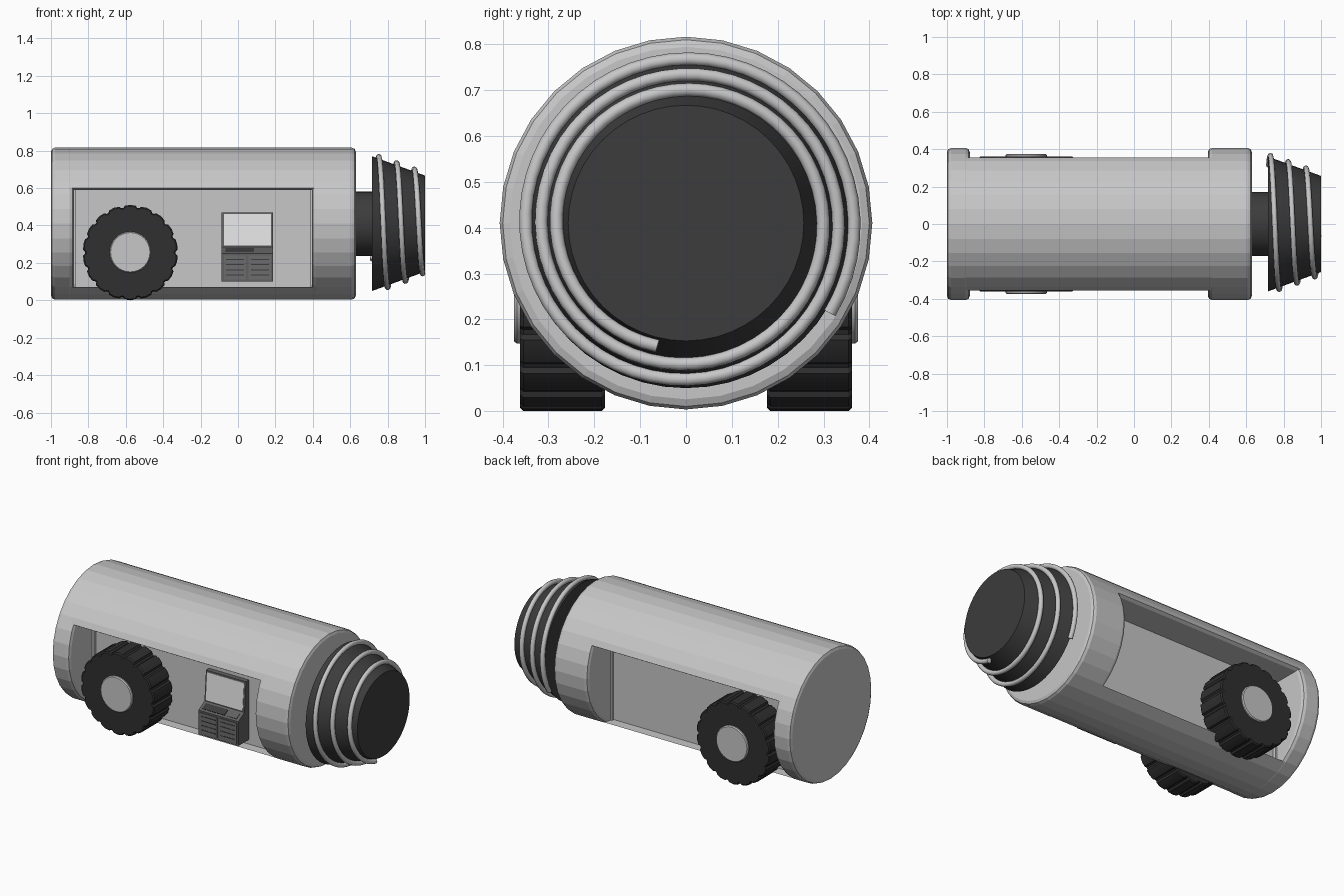
import bpy, bmesh, math
from math import sin, cos, pi, radians

if "Cube" in bpy.data.objects:
    bpy.data.objects.remove(bpy.data.objects["Cube"])

CZ = 0.41          # height of the barrel axis
R = 0.4065         # barrel radius
WALL = 0.16        # half thickness of the core wall between the side recesses


def material(name, v):
    m = bpy.data.materials.new(name)
    m.diffuse_color = (v, v, v, 1)
    m.use_nodes = True
    m.node_tree.nodes["Principled BSDF"].inputs["Base Color"].default_value = m.diffuse_color
    return m


SHELL = material("light grey shell", 0.57)
DARK = material("dark grey cone", 0.045)
RUBBER = material("black rubber", 0.029)
PANEL = material("console grey", 0.12)
DOOR = material("door grey", 0.15)
SCREEN = material("pale screen", 0.78)


def finish(bm, name, mat, angle=None):
    bmesh.ops.recalc_face_normals(bm, faces=bm.faces)
    me = bpy.data.meshes.new(name)
    bm.to_mesh(me)
    bm.free()
    me.materials.append(mat)
    if angle:
        me.shade_smooth()
        me.set_sharp_from_angle(angle=radians(angle))
    ob = bpy.data.objects.new(name, me)
    bpy.context.collection.objects.link(ob)
    return ob


def loft(name, rings, mat, angle=None):
    """Skin a list of equal-length point rings and cap both ends."""
    bm = bmesh.new()
    rows = [[bm.verts.new(p) for p in ring] for ring in rings]
    n = len(rows[0])
    for a, b in zip(rows, rows[1:]):
        for i in range(n):
            j = (i + 1) % n
            bm.faces.new((a[i], a[j], b[j], b[i]))
    bm.faces.new(rows[0])
    bm.faces.new(rows[-1])
    return finish(bm, name, mat, angle)


def lathe_x(name, profile, mat, n=32, angle=None):
    return loft(name, [[(x, r * cos(2 * pi * i / n), CZ + r * sin(2 * pi * i / n))
                        for i in range(n)] for x, r in profile], mat, angle)


def box(name, x0, x1, y0, y1, z0, z1, mat):
    return loft(name, [[(x0, y, z0), (x1, y, z0), (x1, y, z1), (x0, y, z1)]
                       for y in (y0, y1)], mat)


# Barrel end caps with rounded rims
def rounded(x0, x1, b=0.022):
    k = b * 0.3
    return [(x0, R - b), (x0 + k, R - k), (x0 + b, R),
            (x1 - b, R), (x1 - k, R - k), (x1, R - b)]


lathe_x("rear_drum", rounded(-1.0, -0.878), SHELL)
lathe_x("front_drum", rounded(0.395, 0.63), SHELL)

# Middle section: same 32-sided circle with a box-shaped recess in both sides
r = R - 0.0004
step = pi / 16
half = [(r * cos(k * step), r * sin(k * step)) for k in range(-8, -5)]
half += [(0.222, -0.339), (WALL, -0.339), (WALL, 0.18), (0.337, 0.18), (0.355, 0.191)]
half += [(r * cos(k * step), r * sin(k * step)) for k in range(3, 9)]
section = half + [(-y, z) for y, z in reversed(half[1:-1])]
loft("middle_body", [[(x, y, CZ + z) for y, z in section] for x in (-0.97, 0.6)], SHELL)

# Narrow trim posts in the recess corners
for s, side in ((-1, "front"), (1, "back")):
    for end, x0, x1 in (("rear", -0.88, -0.865), ("nose", 0.385, 0.40)):
        box(f"{side}_{end}_trim", x0, x1, s * 0.15, s * 0.178, 0.065, 0.595, SHELL)

# Neck and tapered nose
lathe_x("neck", [(0.6, 0.172), (0.73, 0.172)], DARK, 32, 30)
lathe_x("nose_cone", [(0.717, 0.36), (1.0, 0.257)], DARK, 48, 30)

# Spiral rail wound round the nose
curve = bpy.data.curves.new("spiral", 'CURVE')
curve.dimensions = '3D'
curve.bevel_depth = 0.0145
curve.bevel_resolution = 2
curve.use_fill_caps = True
steps = 150
sp = curve.splines.new('POLY')
sp.points.add(steps)
for i in range(steps + 1):
    a = radians(-122 + (887 + 122) * i / steps)
    t = a / (2 * pi)
    rr = 0.358 - 0.0335 * t
    sp.points[i].co = (0.753 + 0.095 * t, -rr * sin(a), CZ + rr * cos(a), 1)
tmp = bpy.data.objects.new("spiral_path", curve)
bpy.context.collection.objects.link(tmp)
bpy.context.view_layer.update()
me = bpy.data.meshes.new_from_object(tmp.evaluated_get(bpy.context.evaluated_depsgraph_get()))
bpy.data.objects.remove(tmp)
bm = bmesh.new()
bm.from_mesh(me)
finish(bm, "spiral_rail", SHELL, 50)

# Wheels with lugged treads, one each side
WX, WZ, WR, LUGS = -0.576, 0.255, 0.255, 18


def wheel_ring(y, inset):
    pts = []
    for k in range(LUGS):
        for f, d in ((-0.43, 0.013), (-0.33, 0.003), (0, 0), (0.33, 0.003), (0.43, 0.013)):
            a = 2 * pi * (k + f) / LUGS - pi / 2
            q = WR - d - inset
            pts.append((WX + q * cos(a), y, WZ + q * sin(a)))
    return pts


def hub_ring(y, q, n=32):
    return [(WX + q * cos(2 * pi * i / n), y, WZ + 0.002 + q * sin(2 * pi * i / n))
            for i in range(n)]


for s, side in ((-1, "front"), (1, "back")):
    loft(side + "_wheel", [wheel_ring(s * y, d) for y, d in
         ((0.177, 0.007), (0.184, 0.0), (0.355, 0.0), (0.362, 0.007))], RUBBER, 25)
    loft(side + "_axle", [hub_ring(s * y, 0.1) for y in (0.15, 0.2)], RUBBER, 30)
    loft(side + "_hub", [hub_ring(s * y, q) for y, q in
         ((0.34, 0.11), (0.369, 0.11), (0.375, 0.105))], SHELL, 30)

# Control console on the front side: side profile (y, z) swept along x
profile = [(-0.15, 0.10), (-0.265, 0.10), (-0.265, 0.25), (-0.205, 0.285),
           (-0.19, 0.47), (-0.15, 0.47)]
loft("console", [[(x, y, z) for y, z in profile] for x in (-0.087, 0.188)], PANEL)


# Screen and key strips lie on the sloped faces
def plate(name, x0, x1, t0, t1, a, b, lift, mat):
    dy, dz = b[0] - a[0], b[1] - a[1]
    length = math.hypot(dy, dz)
    ny, nz = -dz / length * lift, dy / length * lift
    corners = ((x0, t0), (x1, t0), (x1, t1), (x0, t1))
    loft(name, [[(x, a[0] + dy * t + o * ny, a[1] + dz * t + o * nz)
                 for x, t in corners] for o in (-0.5, 1)], mat)


plate("screen", -0.076, 0.177, 0.04, 0.95, profile[3], profile[4], 0.003, SCREEN)
plate("key_strip", -0.068, 0.085, 0.2, 0.8, profile[2], profile[3], 0.003, DARK)
plate("button_strip", 0.105, 0.168, 0.2, 0.8, profile[2], profile[3], 0.003, PANEL)

# Cabinet doors with vent slots
for i, x0 in enumerate((-0.076, 0.057)):
    box(f"cabinet_door_{i + 1}", x0, x0 + 0.12, -0.269, -0.264, 0.11, 0.24, DOOR)
    for k in range(4):
        z = 0.132 + 0.028 * k
        box(f"door_slot_{i + 1}_{k + 1}", x0 + 0.012, x0 + 0.108, -0.2705, -0.268,
            z, z + 0.005, DARK)
